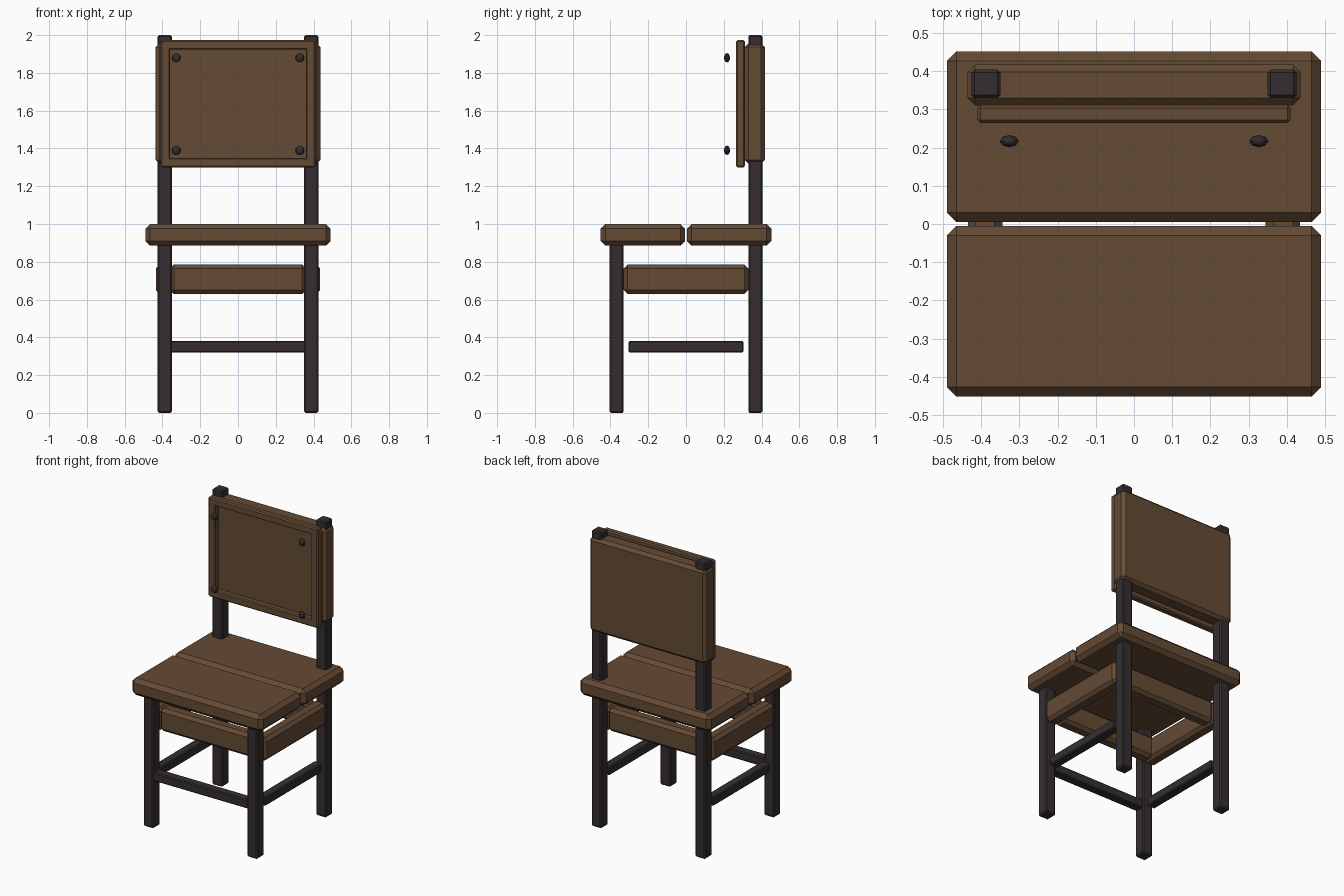
import bpy, bmesh
from mathutils import Matrix, Vector

if "Cube" in bpy.data.objects:
    bpy.data.objects.remove(bpy.data.objects["Cube"])


def material(name, rgb):
    m = bpy.data.materials.new(name)
    m.diffuse_color = (*rgb, 1)
    m.use_nodes = True
    m.node_tree.nodes["Principled BSDF"].inputs["Base Color"].default_value = m.diffuse_color
    return m


wood = material("brown wood", (0.13, 0.07, 0.036))
dark = material("dark wood", (0.035, 0.027, 0.029))


def finish(name, bm, mat):
    bmesh.ops.recalc_face_normals(bm, faces=bm.faces)
    me = bpy.data.meshes.new(name)
    bm.to_mesh(me)
    bm.free()
    me.materials.append(mat)
    ob = bpy.data.objects.new(name, me)
    bpy.context.collection.objects.link(ob)
    return ob


def box_mesh(x, y, z):
    bm = bmesh.new()
    lo, hi = Vector((x[0], y[0], z[0])), Vector((x[1], y[1], z[1]))
    bmesh.ops.create_cube(bm, size=1, matrix=Matrix.Translation((lo + hi) / 2)
                          @ Matrix.Diagonal((*(hi - lo), 1)))
    return bm


def chamfer(bm, width):
    bmesh.ops.bevel(bm, geom=bm.edges[:], offset=width, segments=1, affect='EDGES')


def board(name, x, y, z, mat, width):
    bm = box_mesh(x, y, z)
    chamfer(bm, width)
    return finish(name, bm, mat)


# Seat planks
board("seat_front_plank", (-.49, .49), (-.452, -.005), (.885, 1.0), wood, .025)
board("seat_back_plank", (-.49, .49), (.005, .452), (.885, 1.0), wood, .025)

# Legs, side aprons and side rails
for side, s in (("left", -1), ("right", 1)):
    def span(a, b):
        return tuple(sorted((s * a, s * b)))
    board(side + "_front_leg", span(.35, .426), (-.405, -.33), (0, .9), dark, .008)
    board(side + "_back_post", span(.35, .426), (.33, .405), (0, 2.0), dark, .008)
    board(side + "_apron", span(.345, .435), (-.33, .33), (.63, .785), wood, .02)
    board(side + "_rail", span(.358, .418), (-.305, .305), (.32, .38), dark, .006)
    # Backrest studs
    for level, z in (("lower", 1.39), ("upper", 1.88)):
        bm = bmesh.new()
        bmesh.ops.create_uvsphere(bm, u_segments=8, v_segments=6, radius=1,
                                  matrix=Matrix.Translation((s * .327, .217, z))
                                  @ Matrix.Diagonal((.025, .016, .025, 1)))
        finish(side + "_" + level + "_stud", bm, dark)

# Front and back aprons, front rail
board("front_apron", (-.36, .36), (-.33, -.24), (.63, .785), wood, .02)
board("back_apron", (-.36, .36), (.24, .33), (.63, .785), wood, .02)
board("front_rail", (-.36, .36), (-.398, -.338), (.32, .38), dark, .006)

# Backrest board
board("backrest", (-.436, .436), (.31, .418), (1.32, 1.957), wood, .02)

# Raised frame: chamfered plate whose front is inset and recessed
bm = box_mesh((-.41, .41), (.265, .312), (1.3, 1.974))
chamfer(bm, .008)
bm.normal_update()
front = max(bm.faces, key=lambda f: -f.normal.y * f.calc_area())
bmesh.ops.inset_region(bm, faces=[front], thickness=.052)
bmesh.ops.inset_region(bm, faces=[front], thickness=.008, depth=-.008)
hole = bmesh.ops.extrude_discrete_faces(bm, faces=[front])["faces"][0]
bmesh.ops.translate(bm, verts=hole.verts[:], vec=(0, .032, 0))
finish("backrest_frame", bm, wood)
